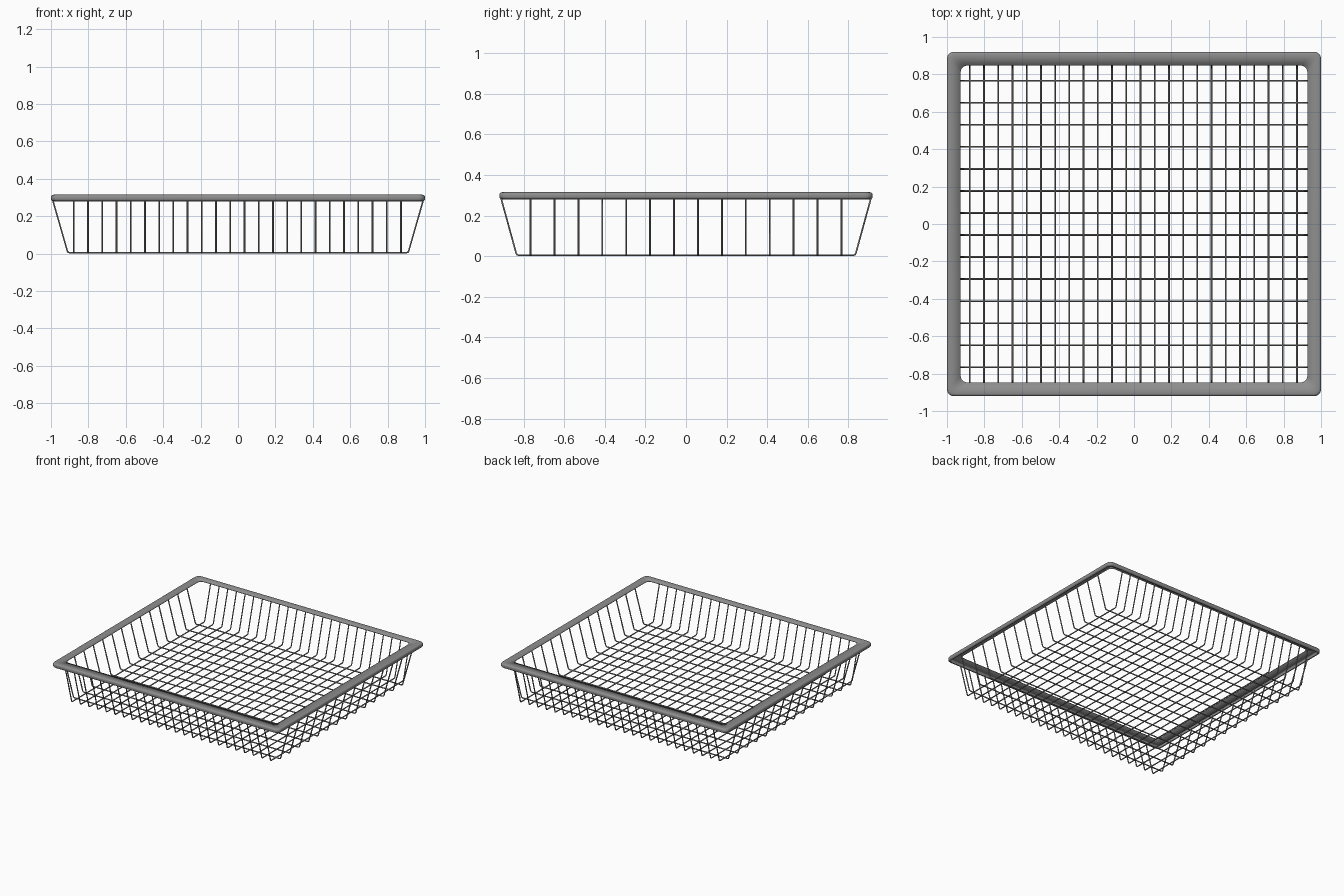
import bpy, bmesh, math

cube = bpy.data.objects.get("Cube")
if cube:
    bpy.data.objects.remove(cube, do_unlink=True)

grey = bpy.data.materials.new("grey metal")
grey.use_nodes = True
colour = (0.27, 0.27, 0.27, 1)
grey.diffuse_color = colour
grey.node_tree.nodes["Principled BSDF"].inputs["Base Color"].default_value = colour

WIRE_RADIUS = 0.0046
TOP, UNDERSIDE = 0.315, 0.28


def link(name, data):
    obj = bpy.data.objects.new(name, data)
    data.materials.append(grey)
    bpy.context.collection.objects.link(obj)
    return obj


def wires(name, count, first, last, floor_half, top_half, along_y):
    """Row of bent wires: up one wall, across the floor, up the other."""
    curve = bpy.data.curves.new(name, "CURVE")
    curve.dimensions = "3D"
    curve.bevel_depth = WIRE_RADIUS
    curve.bevel_resolution = 1
    curve.use_fill_caps = True
    z = WIRE_RADIUS
    side = [(top_half, UNDERSIDE + 0.012), (floor_half + 0.001, z + 0.011),
            (floor_half - 0.003, z + 0.003), (floor_half - 0.012, z)]
    path = [(-a, h) for a, h in side] + side[::-1]
    for i in range(count):
        offset = first + (last - first) * i / (count - 1)
        spline = curve.splines.new("POLY")
        spline.points.add(len(path) - 1)
        for point, (a, h) in zip(spline.points, path):
            point.co = (offset, a, h, 1) if along_y else (a, offset, h, 1)
    return link(name, curve)


def rounded_ring(bm, half_x, half_y, radius, z, steps=6):
    """One closed loop of vertices around a rounded rectangle."""
    ring = []
    for quarter, (sx, sy) in enumerate([(1, 1), (-1, 1), (-1, -1), (1, -1)]):
        for i in range(steps + 1):
            angle = (quarter + i / steps) * math.pi / 2
            ring.append(bm.verts.new((sx * (half_x - radius) + radius * math.cos(angle),
                                      sy * (half_y - radius) + radius * math.sin(angle), z)))
    return ring


def rim(name, half_x, half_y, width, edge, thickness):
    """Sheet flange round the mouth, its outer edge folded down and under."""
    section = [(width, TOP)]
    for k, z in enumerate([TOP - edge, UNDERSIDE + edge]):
        for i in range(5):
            angle = math.pi / 2 * (1 + k + i / 4)
            section.append((edge + edge * math.cos(angle), z + edge * math.sin(angle)))
    bm = bmesh.new()
    rings = [rounded_ring(bm, half_x - s, half_y - s, 0.036, z) for s, z in section]
    for a, b in zip(rings, rings[1:]):
        for j in range(len(a)):
            k = (j + 1) % len(a)
            bm.faces.new((a[j], b[j], b[k], a[k]))
    mesh = bpy.data.meshes.new(name)
    bm.to_mesh(mesh)
    bm.free()
    obj = link(name, mesh)
    solid = obj.modifiers.new("sheet thickness", "SOLIDIFY")
    solid.thickness = thickness
    solid.offset = -1
    return obj


# Wire basket
wires("lengthwise_wires", 24, -0.878, 0.871, 0.836, 0.913, True)
wires("crosswise_wires", 14, -0.766, 0.766, 0.912, 0.992, False)

# Top frame
frame = rim("top_rim", 1.0, 0.92, 0.073, 0.013, 0.005)
bpy.ops.object.select_all(action="DESELECT")
frame.select_set(True)
bpy.context.view_layer.objects.active = frame
bpy.ops.object.shade_smooth_by_angle(angle=math.radians(40))
